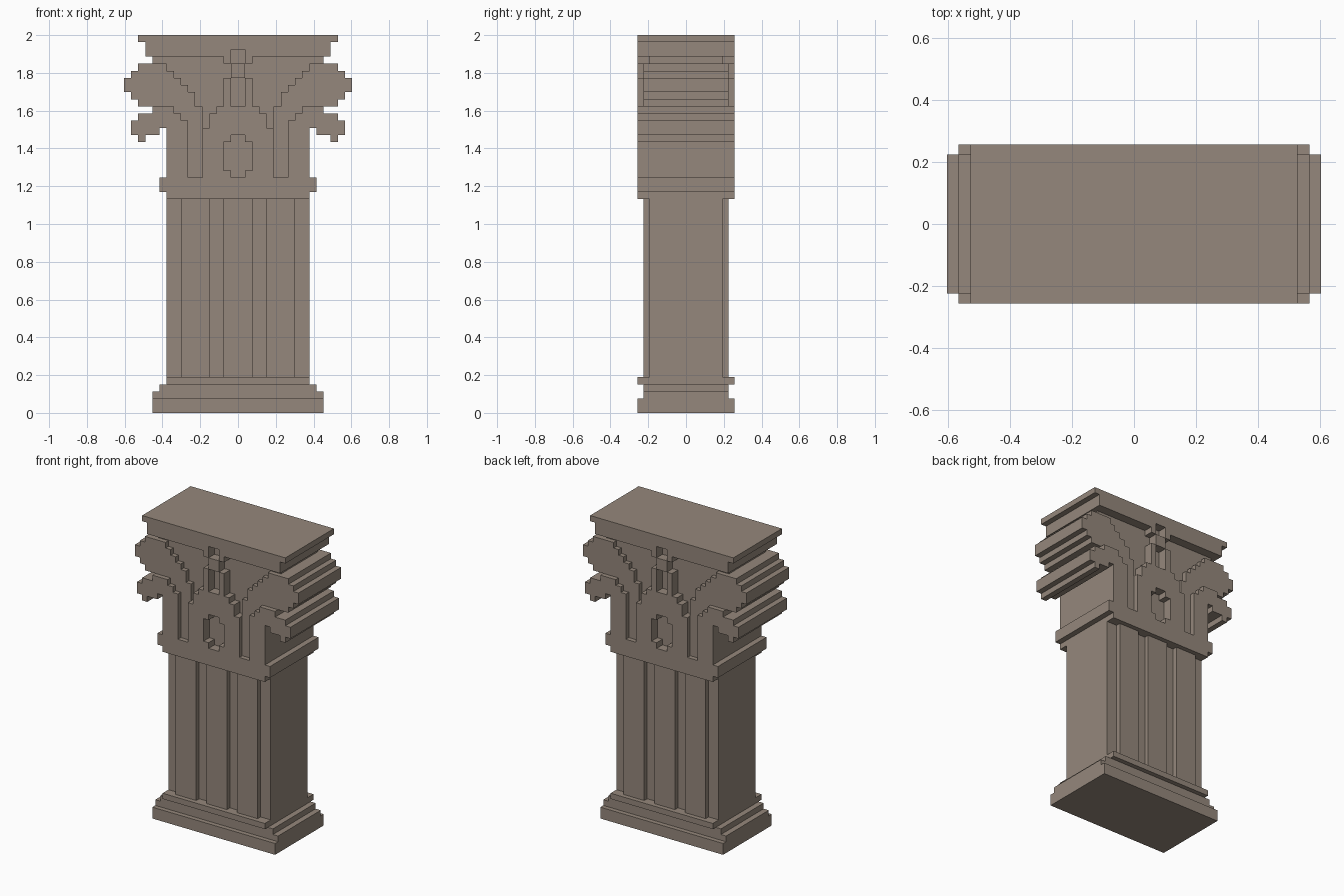
import bpy, bmesh

if "Cube" in bpy.data.objects:
    bpy.data.objects.remove(bpy.data.objects["Cube"])

U = 2 / 53                      # grid step of the stepped style
D = [0.0, 0.194, 0.225, 0.256]  # half depths: 1 background, 2 middle, 3 front

stone = bpy.data.materials.new("warm_grey_stone")
stone.diffuse_color = (0.30, 0.245, 0.20, 1)
stone.use_nodes = True
stone.node_tree.nodes["Principled BSDF"].inputs["Base Color"].default_value = stone.diffuse_color


def relief(name, rects):
    """Stepped block, mirrored in x and y. Rects (x0, x1, z0, z1, level) overwrite earlier ones."""
    cells = {}
    for x0, x1, z0, z1, lv in rects:
        for x in range(x0, x1):
            for z in range(z0, z1):
                cells[x, z] = cells[-x - 1, z] = lv
    bm = bmesh.new()

    def quad(pts):
        bm.faces.new([bm.verts.new((x * U, y, z * U)) for x, y, z in pts])

    for (x, z), lv in cells.items():
        if lv == 0:
            continue
        # front and back
        for y in (-D[lv], D[lv]):
            quad([(x, y, z), (x + 1, y, z), (x + 1, y, z + 1), (x, y, z + 1)])
        # step walls towards lower neighbours
        walls = {(1, 0): ((x + 1, z), (x + 1, z + 1)), (-1, 0): ((x, z), (x, z + 1)),
                 (0, 1): ((x, z + 1), (x + 1, z + 1)), (0, -1): ((x, z), (x + 1, z))}
        for (dx, dz), (a, b) in walls.items():
            low = cells.get((x + dx, z + dz), 0)
            spans = []
            for k in range(low, lv):
                if k == 0:
                    spans.append((-D[1], D[1]))
                else:
                    spans += [(D[k], D[k + 1]), (-D[k + 1], -D[k])]
            for y0, y1 in spans:
                quad([(a[0], y0, a[1]), (b[0], y0, b[1]), (b[0], y1, b[1]), (a[0], y1, a[1])])
    bmesh.ops.remove_doubles(bm, verts=bm.verts, dist=1e-4)
    bmesh.ops.recalc_face_normals(bm, faces=bm.faces)
    bmesh.ops.dissolve_limit(bm, angle_limit=0.01, verts=bm.verts, edges=bm.edges)
    me = bpy.data.meshes.new(name)
    bm.to_mesh(me)
    bm.free()
    me.materials.append(stone)
    ob = bpy.data.objects.new(name, me)
    bpy.context.collection.objects.link(ob)
    return ob


# stepped foot
relief("base", [(0, 12, 0, 2, 3), (0, 12, 2, 3, 2), (0, 11, 3, 4, 2), (0, 10, 4, 5, 3)])

# shaft with raised flutes
relief("shaft", [(0, 10, 5, 30, 1), (0, 2, 5, 30, 2), (4, 8, 5, 30, 2)])

# collar ring
relief("collar", [(0, 10, 30, 31, 3), (0, 11, 31, 33, 3)])

# capital: background, upper scrolls with stems, lower scrolls, centre leaf
background = [(0, 10, 33, 49, 1)]
upper_scroll = [(10, 14, 48, 49, 2), (9, 15, 47, 48, 2), (8, 16, 46, 47, 2),
                (7, 16, 45, 46, 2), (6, 15, 44, 45, 2), (6, 14, 43, 44, 2),
                (5, 9, 33, 43, 2)]
lower_scroll = [(9, 12, 42, 43, 3), (8, 14, 41, 42, 3), (7, 15, 40, 41, 3),
                (11, 15, 39, 40, 3), (13, 14, 38, 39, 3), (7, 10, 33, 40, 3)]
leaf = [(0, 5, 33, 40, 3), (0, 4, 40, 42, 3), (0, 3, 42, 43, 3), (0, 2, 43, 47, 3),
        (0, 1, 47, 49, 3)]
hollows = [(0, 2, 34, 38, 1), (0, 1, 33, 39, 1), (0, 1, 43, 47, 1)]
relief("capital", background + upper_scroll + lower_scroll + leaf + hollows)

# recessed neck, top slab and notched centre ornament
relief("top_slab", [(0, 12, 49, 50, 1), (0, 13, 50, 52, 3), (0, 14, 52, 53, 3),
                    (0, 2, 49, 50, 3), (0, 1, 49, 51, 1)])
